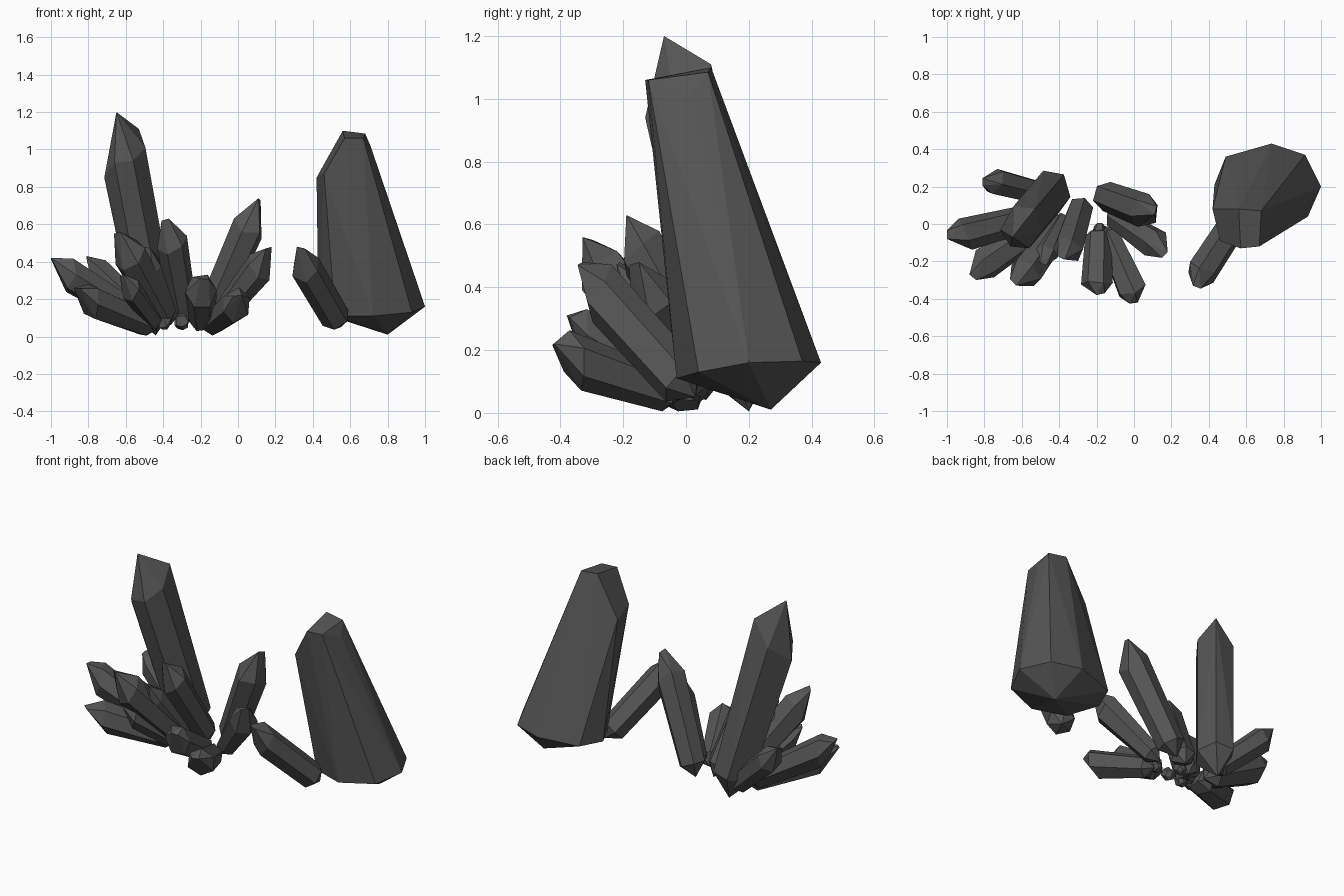
import bpy, bmesh, math, random
from mathutils import Vector

if "Cube" in bpy.data.objects:
    bpy.data.objects.remove(bpy.data.objects["Cube"])

random.seed(4)
stone = bpy.data.materials.new("dark_stone")
stone.diffuse_color = (.09, .09, .09, 1)
stone.use_nodes = True
stone.node_tree.nodes["Principled BSDF"].inputs["Base Color"].default_value = stone.diffuse_color


def hull_object(name, points):
    """Faceted solid wrapped around a set of points."""
    bm = bmesh.new()
    for p in points:
        bm.verts.new((p[0], p[1], max(p[2], .005)))
    out = bmesh.ops.convex_hull(bm, input=bm.verts[:])
    junk = [g for g in out["geom_interior"] + out["geom_unused"]
            if isinstance(g, bmesh.types.BMVert)]
    bmesh.ops.delete(bm, geom=list(set(junk)), context='VERTS')
    bmesh.ops.dissolve_limit(bm, angle_limit=math.radians(4),
                             verts=bm.verts[:], edges=bm.edges[:])
    bmesh.ops.recalc_face_normals(bm, faces=bm.faces[:])
    mesh = bpy.data.meshes.new(name)
    bm.to_mesh(mesh)
    bm.free()
    mesh.materials.append(stone)
    obj = bpy.data.objects.new(name, mesh)
    bpy.context.collection.objects.link(obj)
    return obj


def crystal(name, base, tip, r0, r1, low=0.12, high=0.78, turn=0.3, ridge=.5):
    """Six-sided shaft, pointed below, with a short off-axis ridge on top."""
    base, tip = Vector(base), Vector(tip)
    skew = Vector((0, 0, 0.35 * r1))
    axis = tip - skew - base
    length = axis.length
    d = axis.normalized()
    u = d.cross(Vector((0, 0, 1))).normalized()
    v = u.cross(d)
    flip = random.choice((-1, 1))
    pts = [base, tip, tip + u * (flip * ridge * r1) - d * (.3 * ridge * r1)]
    for f, r, wobble in ((low, r0, 0.1), (high, r1, 0.3)):
        for i in range(6):
            a = turn + i * math.tau / 6
            side = u * math.cos(a) + v * math.sin(a)
            slide = wobble * r * random.uniform(-1, 1) + 1.5 * r * side.dot(skew) / r1 * (f > .5)
            pts.append(base + d * (length * f + slide) + side * r)
    return hull_object(name, pts)


# Large tapered crystal on the right, with a slanted blunt top
hull_object("large_right_crystal", [
    (.80, .27, .01),
    (.93, .04, .13), (1.0, .20, .16), (.915, .37, .165), (.735, .43, .16),
    (.49, .36, .14), (.43, .21, .13), (.52, .04, .11), (.72, -.03, .11),
    (.68, .07, 1.085), (.56, .08, 1.10), (.71, .01, 1.015), (.67, -.12, 1.06),
    (.57, -.13, 1.06), (.46, -.09, .87), (.42, .08, .85)])

# Tall crystal on the left: uneven upper ring, repeated near the foot
crown = [(-.715, -.03, .85), (-.66, -.12, .93), (-.56, -.13, .94),
         (-.495, -.04, 1.01), (-.53, .08, 1.11), (-.64, .10, .96)]
foot = [(x + .155, y + .185, .14 + .2 * (x + .61) + .2 * (y + .02)) for x, y, z in crown]
hull_object("tall_left_crystal", [(-.44, .20, .005), (-.65, -.07, 1.20)] + crown + foot)

# Leaning crystals: name, base, tip, base radius, shoulder radius
leaning = [
    ("small_right_crystal", (.55, .03, .05), (.315, -.33, .48), .08, .085),
    ("back_left_crystal", (-.44, .15, .06), (-.81, .245, .43), .065, .075),
    ("far_left_crystal", (-.46, .06, .06), (-1.0, -.08, .42), .07, .09),
    ("low_left_crystal", (-.43, .04, .04), (-.88, -.27, .26), .075, .09),
    ("front_left_crystal", (-.37, .03, .06), (-.63, -.33, .56), .08, .095),
    ("inner_left_crystal", (-.36, .04, .06), (-.50, -.21, .48), .06, .065),
    ("low_front_crystal", (-.42, .0, .06), (-.61, -.28, .33), .06, .065),
    ("centre_crystal", (-.275, .12, .06), (-.37, -.19, .63), .07, .085),
    ("back_middle_crystal", (-.18, .16, .05), (.11, .05, .74), .08, .093),
    ("right_middle_crystal", (-.14, .06, .05), (.18, -.15, .48), .06, .085),
    ("low_right_crystal", (-.16, -.01, .05), (.02, -.42, .22), .065, .085),
    ("short_front_crystal", (-.19, -.02, .06), (-.20, -.38, .31), .07, .085),
]
for i, (name, base, tip, r0, r1) in enumerate(leaning):
    crystal(name, base, tip, r0, r1, low=.12, high=.81, turn=.25 + .35 * i)

# Tiny stubs around the foot of the cluster
stubs = [(-.52, .0), (-.45, -.05), (-.39, -.06), (-.29, -.05),
         (-.18, -.03), (-.30, .04)]
for i, (x, y) in enumerate(stubs):
    crystal(f"stub_crystal_{i + 1}", (x, y + .03, .05), (x - .01, y - .03, .11),
            .03, .038, low=.2, high=.8, turn=.5 * i)
